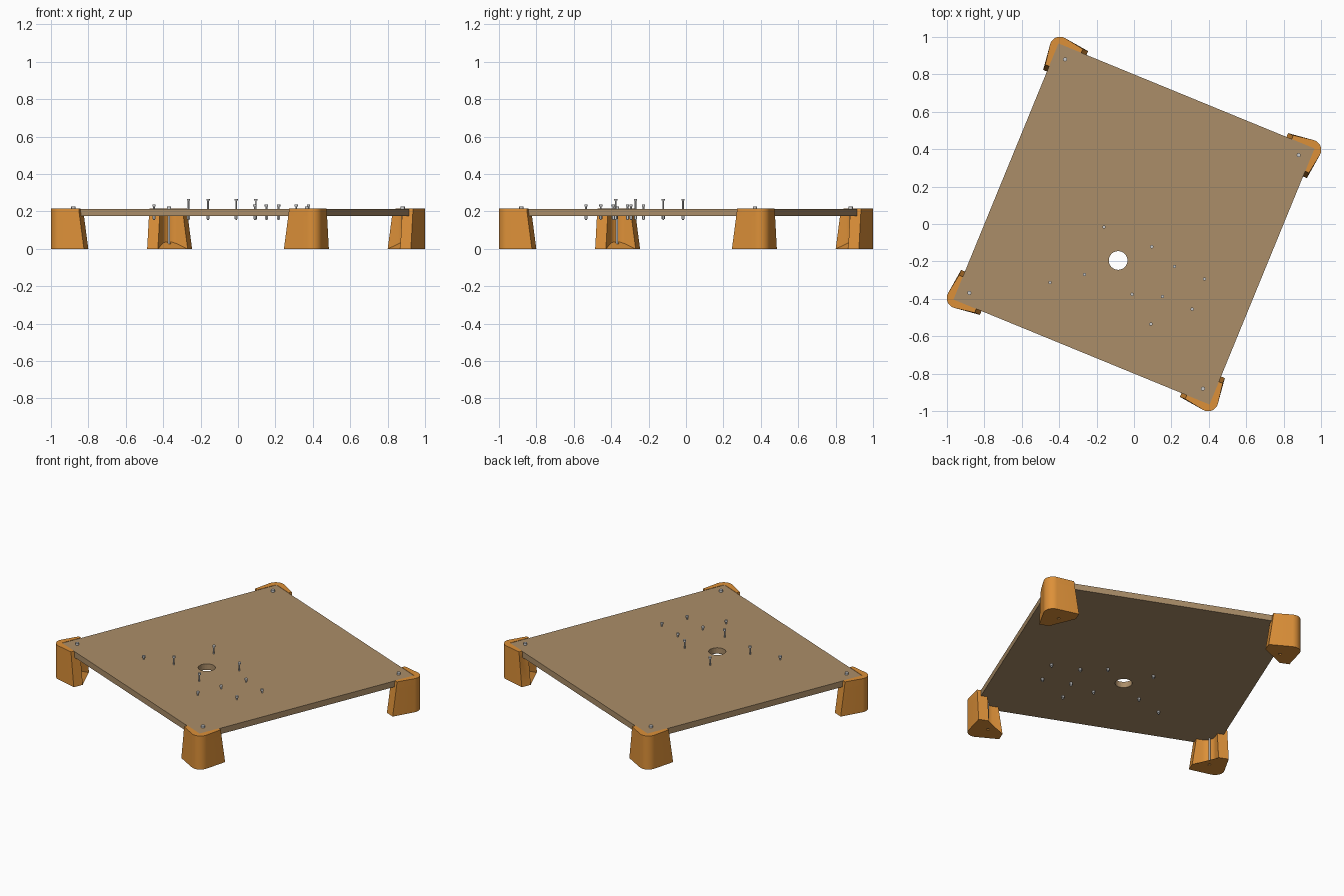
import bpy, bmesh, math
from mathutils import Matrix, Vector

if "Cube" in bpy.data.objects:
    bpy.data.objects.remove(bpy.data.objects["Cube"])

TILT = math.radians(-22.3)
SPIN = Matrix.Rotation(TILT, 4, 'Z')
PLATE_Z, TOP_Z, HALF = 0.175, 0.213, 0.74
SCREW = 0.675


def material(name, rgb):
    m = bpy.data.materials.new(name)
    m.diffuse_color = (*rgb, 1)
    m.use_nodes = True
    m.node_tree.nodes["Principled BSDF"].inputs["Base Color"].default_value = m.diffuse_color
    return m


WOOD = material("wood", (0.41, 0.27, 0.14))
ORANGE = material("orange_plastic", (0.72, 0.28, 0.04))


def make(name, bm, mat=None, smooth=False):
    bmesh.ops.recalc_face_normals(bm, faces=bm.faces)
    me = bpy.data.meshes.new(name)
    bm.to_mesh(me)
    bm.free()
    ob = bpy.data.objects.new(name, me)
    bpy.context.collection.objects.link(ob)
    if mat:
        me.materials.append(mat)
    if smooth:
        bpy.ops.object.select_all(action='DESELECT')
        ob.select_set(True)
        bpy.context.view_layer.objects.active = ob
        bpy.ops.object.shade_smooth_by_angle(angle=math.radians(30))
    return ob


def cylinder(bm, x, y, z0, z1, r, n=16):
    bmesh.ops.create_cone(bm, cap_ends=True, segments=n, radius1=r, radius2=r, depth=z1 - z0,
                          matrix=Matrix.Translation((x, y, (z0 + z1) / 2)))


def cut_hole(ob, name, x, y, r):
    bm = bmesh.new()
    cylinder(bm, x, y, -0.2, 0.5, r, 32)
    cutter = make(name, bm)
    cutter.hide_render = True
    cutter.hide_set(True)
    mod = ob.modifiers.new("hole", 'BOOLEAN')
    mod.operation, mod.object, mod.solver = 'DIFFERENCE', cutter, 'EXACT'


# Square plate with a round cable hole
bm = bmesh.new()
bmesh.ops.create_cube(bm, size=1, matrix=SPIN @ Matrix.Translation((0, 0, (PLATE_Z + TOP_Z) / 2))
                      @ Matrix.Diagonal((2 * HALF, 2 * HALF, TOP_Z - PLATE_Z, 1)))
plate = make("base_plate", bm, WOOD)
cut_hole(plate, "plate_hole_cutter", -0.085, -0.195, 0.05)


def arc(c, r, a0, a1, n):
    return [(c + r * math.cos(math.radians(a0 + (a1 - a0) * i / n)),
             c + r * math.sin(math.radians(a0 + (a1 - a0) * i / n))) for i in range(n + 1)]


def foot_ring(end, inner, fillet):
    # L-shaped section: wrapped outer corner, then the filleted inner face
    return ([(end, 0.762)] + arc(0.725, 0.055, 97, -7, 12) + [(0.762, end), (inner, end)]
            + arc(inner - fillet, fillet, 0, 90, 8) + [(end, inner)])


# Corner feet: stepped shell with flared ends, sloping floor and long screw
for i, name in enumerate(("right", "back", "left", "front")):
    turn = Matrix.Rotation(TILT + i * math.pi / 2, 4, 'Z')
    bm = bmesh.new()
    levels = [(0, 0.578, 0.70, 0.06), (PLATE_Z, 0.603, 0.70, 0.06),
              (PLATE_Z, 0.603, HALF, 0.003), (TOP_Z + 0.002, 0.608, HALF, 0.003)]
    rings = [[bm.verts.new(turn @ Vector((x, y, z))) for x, y in foot_ring(e, n, f)]
             for z, e, n, f in levels]
    for a, b in zip(rings, rings[1:]):
        for k in range(len(a)):
            j = (k + 1) % len(a)
            bm.faces.new((a[k], a[j], b[j], b[k]))
    bm.faces.new(rings[0])
    bm.faces.new(rings[-1])
    make(name + "_foot", bm, ORANGE, True)

    bm = bmesh.new()
    pts = [(0.702, 0.578, 0), (0.578, 0.702, 0), (0.702, 0.702, 0), (0.702, 0.702, 0.055)]
    v = [bm.verts.new(turn @ Vector(p)) for p in pts]
    for f in ((0, 1, 2), (0, 1, 3), (1, 2, 3), (0, 2, 3)):
        bm.faces.new([v[k] for k in f])
    floor = make(name + "_foot_floor", bm, ORANGE)
    p = turn @ Vector((SCREW, SCREW, 0))
    cut_hole(floor, name + "_floor_cutter", p.x, p.y, 0.009)

    bm = bmesh.new()
    cylinder(bm, p.x, p.y, 0.005, 0.22, 0.006)
    cylinder(bm, p.x, p.y, TOP_Z - 0.004, 0.226, 0.011)
    make(name + "_foot_screw", bm, None, True)

# Mounting bolts: four tall ones, six short ones with hex nuts below
tall = [(-0.16, -0.016), (-0.265, -0.27), (-0.01, -0.376), (0.095, -0.122)]
short = [(-0.449, -0.313), (0.217, -0.227), (0.377, -0.294),
         (0.152, -0.388), (0.311, -0.455), (0.09, -0.535)]
for kind, spots, top in (("tall", tall, 0.267), ("short", short, 0.237)):
    for i, (x, y) in enumerate(spots):
        bm = bmesh.new()
        cylinder(bm, x, y, 0.153, top - 0.004, 0.0045, 12)
        cylinder(bm, x, y, top - 0.01, top, 0.009)
        cylinder(bm, x, y, 0.16, PLATE_Z, 0.009, 6)
        make(f"{kind}_bolt_{i + 1}", bm, None, True)
